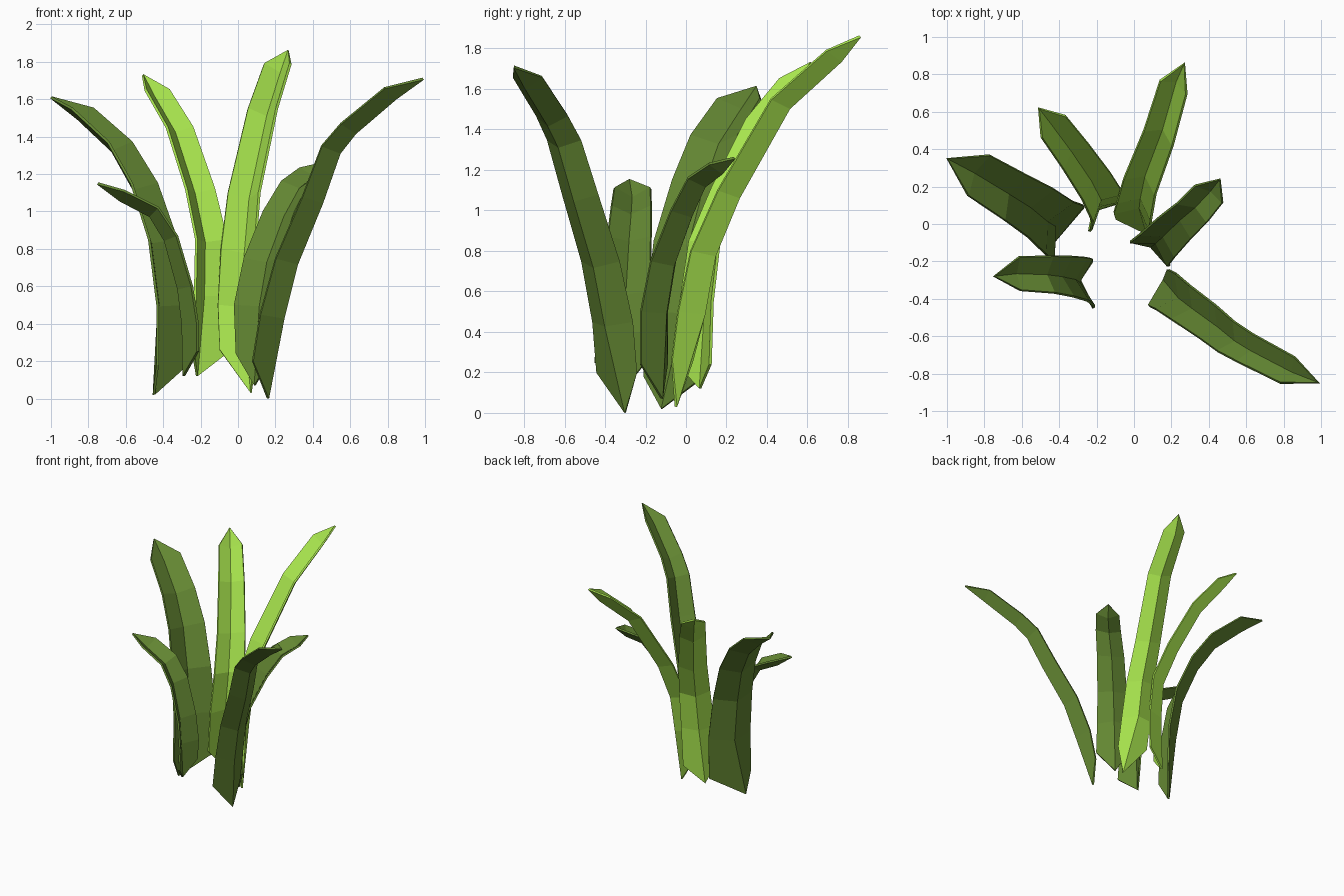
import bpy
import bmesh
import math
from mathutils import Vector

default_cube = bpy.data.objects.get("Cube")
if default_cube:
    bpy.data.objects.remove(default_cube, do_unlink=True)


def make_material(name, color):
    material = bpy.data.materials.new(name)
    material.use_nodes = True
    material.diffuse_color = color
    material.node_tree.nodes["Principled BSDF"].inputs["Base Color"].default_value = color
    return material


lime_green = make_material("lime green", (0.39, 0.78, 0.075, 1))
leaf_green = make_material("leaf green", (0.125, 0.24, 0.032, 1))


def make_blade(name, material, path, foot, width, side_angle, keel):
    """Folded leaf: two edges and an outward keel run from a pointed foot to a pointed tip."""
    points = [Vector(p) for p in path]
    angle = math.radians(side_angle)
    side = Vector((math.cos(angle), math.sin(angle), 0))
    lean = points[-1] - points[0]
    lean.z = 0
    last = len(points) - 1

    bm = bmesh.new()
    rows = []
    for i, point in enumerate(points[:-1]):
        tangent = (points[i + 1] - points[max(i - 1, 0)]).normalized()
        outward = side.cross(tangent).normalized()
        if outward.dot(lean) < 0:
            outward.negate()
        taper = 1 - 0.28 * max(0, i - 1) / (last - 2)
        half = side * (width * taper / 2)
        middle = point + outward * keel * taper if i else Vector(foot)
        rows.append([bm.verts.new(p) for p in (point - half, middle, point + half)])

    # Leaf halves
    for low, high in zip(rows, rows[1:]):
        for j in range(2):
            bm.faces.new((low[j], low[j + 1], high[j + 1], high[j]))

    # Pointed end
    tip = bm.verts.new(points[-1])
    for j in range(2):
        bm.faces.new((rows[-1][j], rows[-1][j + 1], tip))
    bmesh.ops.recalc_face_normals(bm, faces=bm.faces)

    mesh = bpy.data.meshes.new(name)
    bm.to_mesh(mesh)
    bm.free()
    mesh.materials.append(material)
    blade = bpy.data.objects.new(name, mesh)
    bpy.context.collection.objects.link(blade)

    # Thin leaf body
    solid = blade.modifiers.new("thickness", "SOLIDIFY")
    solid.thickness = 0.014
    solid.offset = 0
    return blade


# Tall pair at the back
make_blade("back_left_blade", lime_green,
           [(0, -.02, .26), (-.01, .01, .5), (0, .07, .8), (.03, .2, 1.1),
            (.13, .46, 1.55), (.21, .73, 1.79), (.27, .86, 1.86)],
           foot=(.07, -.05, .03), width=.22, side_angle=-27, keel=.09)
make_blade("back_right_blade", lime_green,
           [(-.15, .04, .24), (-.14, .05, .55), (-.14, .09, .85), (-.2, .2, 1.12),
            (-.31, .36, 1.45), (-.43, .52, 1.65), (-.51, .62, 1.73)],
           foot=(-.22, .07, .12), width=.24, side_angle=42, keel=.065)

# Broad blade on the right side
make_blade("right_blade", leaf_green,
           [(-.35, -.06, .18), (-.35, -.05, .5), (-.4, -.02, .85), (-.5, .06, 1.15),
            (-.63, .14, 1.37), (-.83, .26, 1.55), (-1, .35, 1.61)],
           foot=(-.45, -.12, .02), width=.34, side_angle=62, keel=.085)

# Front blades
make_blade("front_right_blade", leaf_green,
           [(-.22, -.325, .25), (-.22, -.31, .4), (-.25, -.295, .6), (-.33, -.28, .87),
            (-.43, -.27, 1.02), (-.61, -.265, 1.11), (-.75, -.28, 1.15)],
           foot=(-.29, -.3, .12), width=.25, side_angle=92, keel=.075)
make_blade("front_left_blade", leaf_green,
           [(.13, -.34, .2), (.17, -.36, .45), (.25, -.42, .75), (.39, -.52, 1.08),
            (.49, -.6, 1.35), (.59, -.66, 1.47), (.82, -.78, 1.66), (.99, -.85, 1.71)],
           foot=(.16, -.3, 0), width=.22, side_angle=62, keel=.085)

# Short blade on the left side
make_blade("left_blade", leaf_green,
           [(.09, -.16, .24), (.08, -.16, .5), (.125, -.115, .75), (.22, -.02, 1),
            (.31, .06, 1.16), (.4, .16, 1.23), (.46, .24, 1.26)],
           foot=(.09, -.12, .07), width=.24, side_angle=-32, keel=.07)
